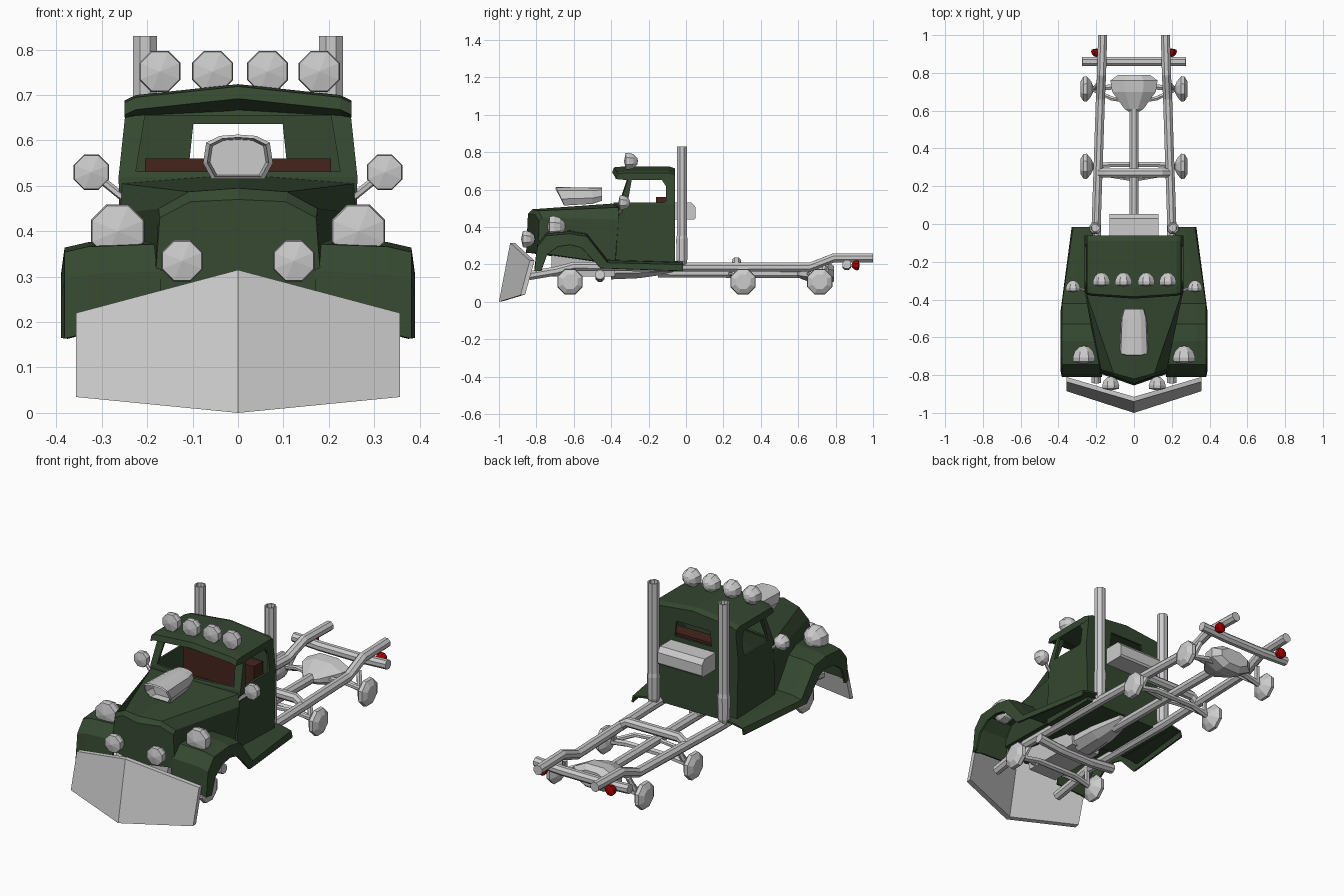
import bpy, bmesh, math
from mathutils import Vector

if "Cube" in bpy.data.objects:
    bpy.data.objects.remove(bpy.data.objects["Cube"])


def material(name, rgb):
    m = bpy.data.materials.new(name)
    m.diffuse_color = (*rgb, 1)
    m.use_nodes = True
    m.node_tree.nodes["Principled BSDF"].inputs["Base Color"].default_value = m.diffuse_color
    return m


GREEN = material("green_paint", (0.035, 0.065, 0.03))
BROWN = material("brown_seat", (0.06, 0.018, 0.012))
RED = material("red_lens", (0.4, 0.0, 0.0))


def loft(name, rings, mat=None, closed=True, mirror=False, thick=0):
    """Skin a list of equally long point rings; closed rings get end caps."""
    bm = bmesh.new()
    vs = [[bm.verts.new(p) for p in r] for r in rings]
    n = len(rings[0])
    for a, b in zip(vs, vs[1:]):
        for i in range(n if closed else n - 1):
            j = (i + 1) % n
            bm.faces.new((a[i], a[j], b[j], b[i]))
    if closed:
        bm.faces.new(vs[0])
        bm.faces.new(vs[-1])
    bmesh.ops.remove_doubles(bm, verts=bm.verts, dist=1e-4)
    bmesh.ops.recalc_face_normals(bm, faces=bm.faces)
    me = bpy.data.meshes.new(name)
    bm.to_mesh(me)
    bm.free()
    ob = bpy.data.objects.new(name, me)
    bpy.context.collection.objects.link(ob)
    if mat:
        me.materials.append(mat)
    if thick:
        s = ob.modifiers.new("thickness", 'SOLIDIFY')
        s.thickness, s.offset = thick, -1
    if mirror:
        ob.modifiers.new("mirror", 'MIRROR')
    return ob


def lathe(name, origin, axis, profile, n=8, squash=1, **kw):
    """Profile of (distance along axis, radius); squash flattens z."""
    q = Vector((0, 0, 1)).rotation_difference(Vector(axis))
    rings = []
    for t, r in profile:
        ring = []
        for k in range(n):
            a = 2 * math.pi * (k + 0.5) / n
            p = q @ Vector((r * math.cos(a), r * math.sin(a), t))
            p.z *= squash
            ring.append(p + Vector(origin))
        rings.append(ring)
    return loft(name, rings, **kw)


def tube(name, pts, r, n=8, **kw):
    pts = [Vector(p) for p in pts]
    rings = []
    for i, p in enumerate(pts):
        t = (pts[min(i + 1, len(pts) - 1)] - pts[max(i - 1, 0)]).normalized()
        up = Vector((0, 0, 1)) if abs(t.z) < 0.9 else Vector((0, 1, 0))
        u = t.cross(up).normalized()
        v = u.cross(t)
        ang = [2 * math.pi * (k + 0.5) / n for k in range(n)]
        rings.append([p + r * (math.cos(a) * u + math.sin(a) * v) for a in ang])
    return loft(name, rings, **kw)


def lamp(name, pos, r, axis=(0, -1, 0), **kw):
    prof = [(-.88, 0), (-.8, .4), (-.4, .82), (.1, 1), (.45, .95), (.65, 0)]
    return lathe(name, pos, axis, [(t * r, s * r) for t, s in prof], **kw)


def box(name, x, y0, y1, z0, z1, mat=None, top=1.0):
    rings = [[(-w, y0, z), (w, y0, z), (w, y1, z), (-w, y1, z)]
             for w, z in ((x, z0), (x * top, z1))]
    return loft(name, rings, mat)


# Cab shell with a slightly pointed front, floor closed
cab_levels = [(.185, .255, -.38, -.40), (.52, .263, -.355, -.39), (.67, .247, -.305, -.335)]
cab = loft("cab", [[(-w, -.06, z), (w, -.06, z), (w, yf, z), (0, yc, z), (-w, yf, z)]
                   for z, w, yf, yc in cab_levels], GREEN, thick=.016)

# Window openings
side_win = [(-.312, .53), (-.118, .53), (-.108, .54), (-.108, .62), (-.13, .652), (-.29, .652)]
cutters = [
    box("windshield_cutter", .225, -.5, -.2, .532, .655, top=.91),
    box("rear_window_cutter", .107, -.15, .1, .555, .636, top=.92),
    loft("side_window_cutter", [[(x, y, z) for y, z in side_win] for x in (-.5, .5)]),
]
for c in cutters:
    b = cab.modifiers.new("window", 'BOOLEAN')
    b.object, b.operation, b.solver = c, 'DIFFERENCE', 'EXACT'
    c.hide_render = True
    c.hide_set(True)

# Crowned roof with visor
roof = []
for x, c, s in ((-.25, -.012, 0), (-.225, .0, -.005), (0, .024, -.02), (.225, .0, -.005), (.25, -.012, 0)):
    roof.append([(x, -.06, .655), (x, -.06, .69 + c), (x, -.09, .70 + c), (x, -.33, .70 + c),
                 (x, -.365 + s, .695 + c), (x, -.375 + s, .668 + c), (x, -.31 + s, .655 + c * .4)])
loft("roof", roof, GREEN)

# Hood tapering from cowl to pointed nose
hood = []
for half in ([(.245, -.36, .2), (.26, -.36, .44), (.255, -.36, .505), (0, -.395, .525)],
             [(.185, -.775, .26), (.175, -.77, .45), (.108, -.79, .487), (0, -.82, .495)],
             [(.185, -.79, .26), (.172, -.785, .43), (.105, -.805, .465), (0, -.84, .475)]):
    if half[0][1] == -.79:
        half[3] = (0, -.845, .47)
    lower = (0, half[3][1] - .01, half[0][2])
    hood.append(half + [(-x, y, z) for x, y, z in half[2::-1]] + [lower])
loft("hood", hood, GREEN)

# Fenders running back into running boards
fender_path = [(-.81, .17, -.775, .165, .17, .39), (-.795, .30, -.745, .25, .17, .39),
               (-.745, .36, -.685, .295, .17, .39), (-.62, .37, -.62, .305, .17, .39),
               (-.53, .355, -.56, .29, .17, .39), (-.42, .215, -.455, .18, .2, .388),
               (-.015, .205, -.015, .165, .22, .33)]
loft("fender", [[(xi, y, z + .012), (xo - .06, y, z + .006), (xo - .008, y, z - .006), (xo, yl, zl)]
                for y, z, yl, zl, xi, xo in fender_path], GREEN, closed=False, thick=.01, mirror=True)

# Seat
box("seat", .205, -.16, -.085, .3, .56, BROWN)
box("seat_cushion", .205, -.28, -.16, .3, .42, BROWN)

# Air scoop on the hood, open at the front
scoop_ring = [(-.058, .515), (.058, .515), (.077, .55), (.07, .595), (.04, .61),
              (0, .613), (-.04, .61), (-.07, .595), (-.077, .55)]


def scoop_at(y, k, dz=0.0, lean=0.0):
    return [(x * k, y - lean * (z - .515), .56 + (z - .56) * k + dz) for x, z in scoop_ring]


loft("hood_scoop", [scoop_at(-.62, .8), scoop_at(-.655, .88, 0, .45), scoop_at(-.65, 1, 0, .45),
                    scoop_at(-.50, .9, .004), scoop_at(-.45, .72, .012)])

# Plow blade: three stations, bottom/top front and back edges
plow = []
for x, yb, yt, zb, zt in ((-.357, -.885, -.835, .035, .22), (0, -1.0, -.94, .0, .315), (.357, -.885, -.835, .035, .22)):
    plow.append([(x, yb, zb), (x, yt, zt), (x, yt + .025, zt), (x, yb + .025, zb + .004)])
loft("plow", plow)

# Lamps and mirrors
lamp("headlight", (.265, -.70, .40), .064, mirror=True)
lamp("fog_lamp", (.123, -.85, .335), .049, mirror=True)
for i, x in enumerate((-.172, -.056, .065, .179)):
    lamp(f"roof_lamp_{i + 1}", (x, -.30, .752), .049)
lamp("mirror", (.323, -.335, .53), .042, mirror=True)
tube("mirror_arm", [(.25, -.355, .472), (.315, -.335, .525)], .009, n=6, mirror=True)
lamp("tail_light", (.2, .91, .195), .029, axis=(0, 1, 0), mat=RED, mirror=True)

# Exhaust stacks, thicker muffler at the bottom
lathe("exhaust_stack", (.205, -.022, 0), (0, 0, 1),
      [(.19, .022), (.22, .031), (.335, .033), (.355, .029), (.83, .029), (.83, .022), (.8, .02)], mirror=True)

# Box behind the cab with chamfered rear edge
box_prof = [(-.065, .44), (.045, .44), (.052, .45), (.052, .505), (.03, .53), (-.065, .53)]
loft("rear_box", [[(x, y, z) for y, z in box_prof] for x in (-.13, .13)])

# Chassis rails
tube("frame_rail", [(.2, -.84, .14), (.2, -.69, .165), (.2, -.6, .19), (.2, 0, .185), (.178, .66, .185),
                    (.172, .79, .235), (.166, 1.0, .235)], .026, mirror=True)
tube("arched_crossmember", [(-.19, .27, .185), (-.15, .27, .215), (.15, .27, .215), (.19, .27, .185)], .025)
tube("rear_bar", [(-.275, .86, .2), (-.12, .86, .192), (.12, .86, .192), (.275, .86, .2)], .025)
tube("front_crossmember", [(-.24, -.46, .145), (-.1, -.46, .13), (.1, -.46, .13), (.24, -.46, .145)], .026)

# Axles, struts and wheel hubs
for name, y in (("front", -.62), ("middle", .305), ("rear", .715)):
    tube(name + "_axle", [(-.24, y, .105), (-.12, y + .01, .125), (.12, y + .01, .125), (.24, y, .105)], .016, n=6)
    lathe(name + "_hub", (0, y, .107), (1, 0, 0),
          [(.215, .016), (.228, .045), (.25, .073), (.268, .07), (.284, .042)], mirror=True)
    tube(name + "_strut", [(.225, y, .11), (.12, y - .05, .15), (-.0, y - .07, .15)], .012, n=6, mirror=True)
    tube(name + "_hanger", [(.21, y, .11), (.185, y + .03, .19)], .014, n=6, mirror=True)

# Drivetrain
lathe("differential", (0, .7, .15), (0, 1, 0),
      [(-.105, .03), (-.09, .055), (.0, .125), (.06, .135), (.09, .09)], squash=.5)
tube("drive_shaft", [(0, -.15, .155), (0, .62, .15)], .026)
lathe("gearbox", (0, -.25, .175), (0, 1, 0), [(-.15, .085), (.0, .075), (.18, .035)], squash=.7)
box("engine", .085, -.72, -.38, .135, .32, top=1.3)
